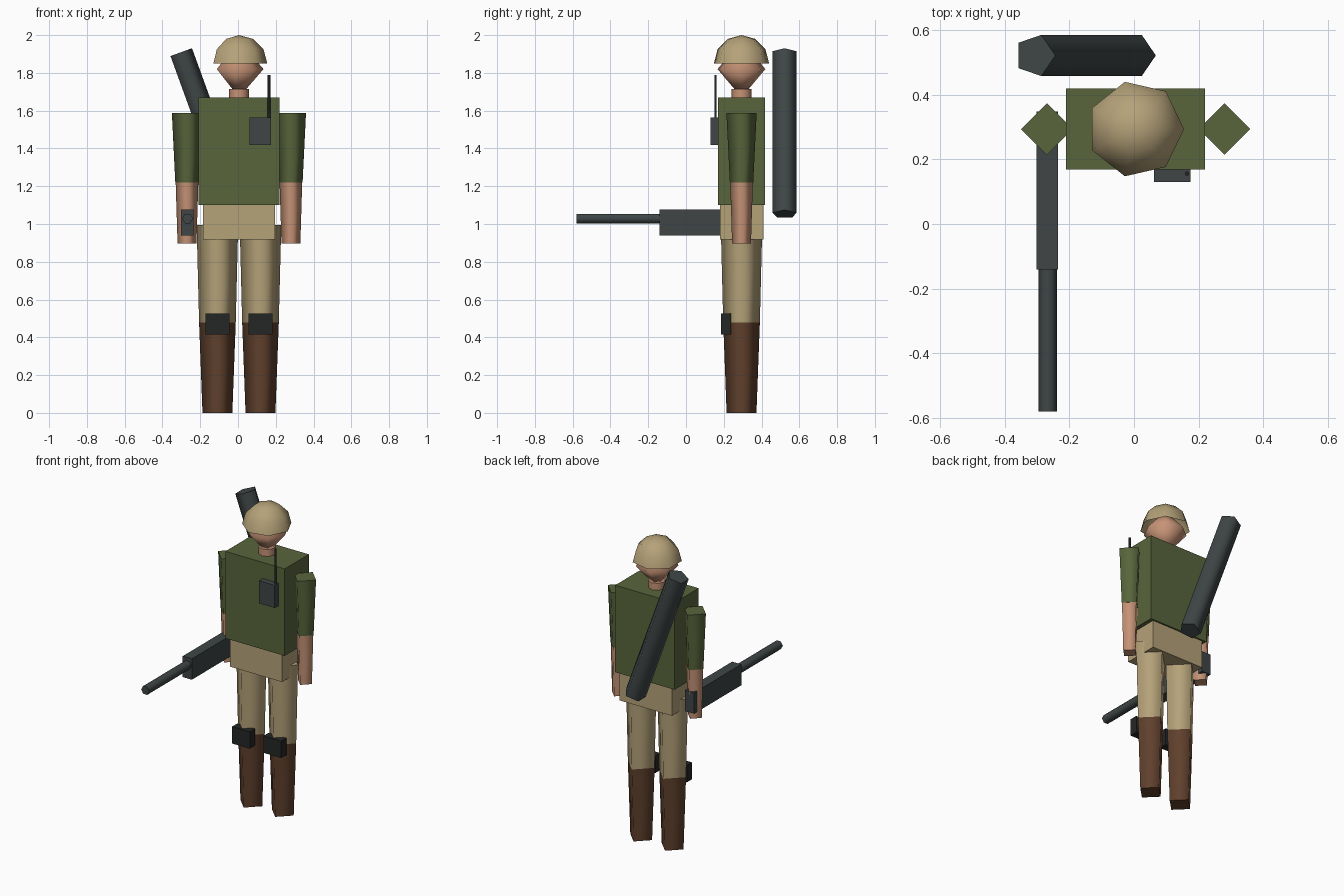
import bpy
import bmesh
from math import cos, sin, pi, radians

cube = bpy.data.objects.get("Cube")
if cube:
    bpy.data.objects.remove(cube, do_unlink=True)


def material(name, r, g, b):
    m = bpy.data.materials.new(name)
    m.use_nodes = True
    m.diffuse_color = (r, g, b, 1)
    m.node_tree.nodes["Principled BSDF"].inputs["Base Color"].default_value = (r, g, b, 1)
    return m


green = material("olive green", 0.098, 0.130, 0.045)
tan = material("khaki tan", 0.46, 0.36, 0.19)
skin = material("skin", 0.56, 0.29, 0.18)
brown = material("boot brown", 0.117, 0.052, 0.026)
metal = material("gunmetal", 0.050, 0.060, 0.062)
black = material("rubber black", 0.018, 0.019, 0.019)

MID_X, MID_Y = 0.005, 0.294


def add_object(name, bm, mat, loc, rot=(0, 0, 0)):
    bmesh.ops.recalc_face_normals(bm, faces=bm.faces)
    mesh = bpy.data.meshes.new(name)
    bm.to_mesh(mesh)
    bm.free()
    mesh.materials.append(mat)
    obj = bpy.data.objects.new(name, mesh)
    obj.location = loc
    obj.rotation_euler = rot
    bpy.context.collection.objects.link(obj)
    return obj


def loft(name, rings, sides, mat, loc, rot=(0, 0, 0), caps=True):
    """Smooth-sided solid through (height, radius) rings; radius 0 is a point."""
    bm = bmesh.new()
    loops = []
    for z, r in rings:
        count = sides if r > 0 else 1
        loops.append([bm.verts.new((r * cos(2 * pi * i / sides), r * sin(2 * pi * i / sides), z))
                      for i in range(count)])
    for low, high in zip(loops, loops[1:]):
        for i in range(sides):
            j = i + 1
            corners = [low[i % len(low)], low[j % len(low)],
                       high[j % len(high)], high[i % len(high)]]
            face = bm.faces.new(list(dict.fromkeys(corners)))
            face.smooth = True
    if caps:
        for ring in (loops[0], loops[-1]):
            if len(ring) > 1:
                bm.faces.new(ring)
    return add_object(name, bm, mat, loc, rot)


def box(name, low, high, mat):
    bm = bmesh.new()
    bmesh.ops.create_cube(bm, size=1)
    size = [b - a for a, b in zip(low, high)]
    bmesh.ops.scale(bm, vec=size, verts=bm.verts)
    return add_object(name, bm, mat, [(a + b) / 2 for a, b in zip(low, high)])


# Body
box("vest", (-0.21, 0.169, 1.10), (0.22, 0.419, 1.67), green)
box("pelvis", (-0.185, 0.179, 0.918), (0.195, 0.409, 1.10), tan)
centre = (MID_X, MID_Y, 0)
loft("neck", [(1.62, 0.052), (1.715, 0.052)], 8, skin, centre)
loft("head", [(1.67, 0), (1.82, 0.13), (1.97, 0)], 7, skin, centre)

# Helmet: an open half dome
dome = [(1.85 + 0.15 * sin(a), 0.15 * cos(a)) for a in map(radians, (0, 30, 60))]
loft("helmet", dome + [(2.0, 0)], 7, tan, centre, caps=False)

# Limbs, mirrored about the body centre
for side, s in (("right", -1), ("left", 1)):
    arm = (MID_X + s * 0.275, MID_Y, 0)
    loft(side + "_sleeve", [(1.22, 0.062), (1.587, 0.08)], 4, green, arm)
    loft(side + "_forearm", [(0.897, 0.05), (1.22, 0.06)], 4, skin, arm)
    x = MID_X + s * 0.114
    leg = (x, MID_Y, 0)
    loft(side + "_trouser", [(0.478, 0.097), (0.995, 0.11)], 4, tan, leg)
    loft(side + "_boot", [(0, 0.079), (0.478, 0.097)], 4, brown, leg)
    box(side + "_knee_pad", (x - 0.064, 0.186, 0.414), (x + 0.064, 0.239, 0.525), black)

# Chest radio
box("radio", (0.062, 0.13, 1.417), (0.175, 0.175, 1.565), metal)
loft("radio_antenna", [(1.55, 0.007), (1.79, 0.007)], 6, black, (0.164, 0.156, 0))

# Rifle held in the right hand
box("rifle_body", (-0.302, -0.141, 0.94), (-0.236, 0.348, 1.077), metal)
loft("rifle_barrel", [(-0.02, 0.029), (0.58, 0.029)], 6, metal,
     (-0.267, 0, 1.029), (radians(90), 0, 0))

# Tube slung across the back
loft("back_tube", [(-0.455, 0.067), (0.455, 0.067)], 5, metal,
     (-0.151, 0.522, 1.48), (0, radians(-20), 0))
